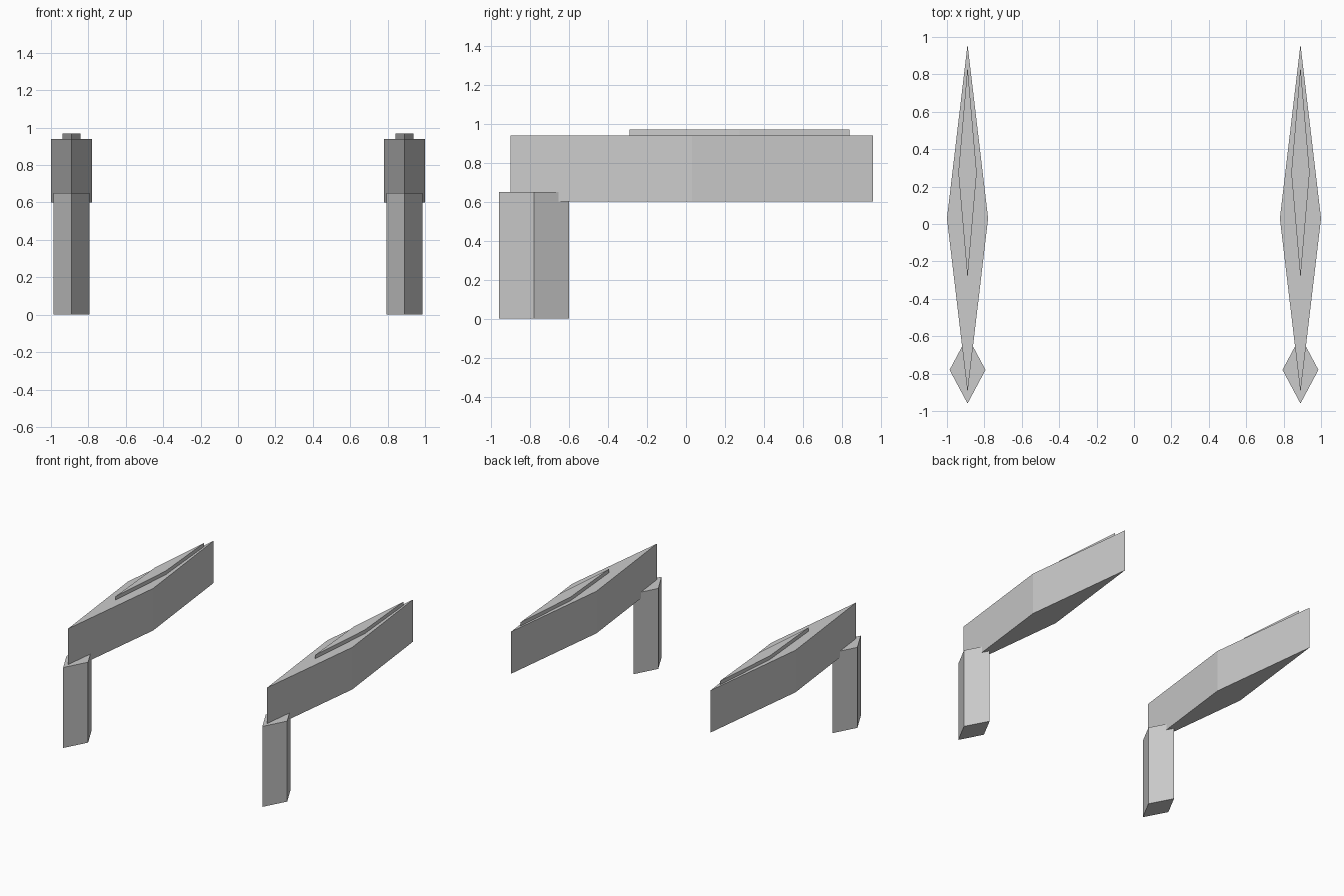
import bpy, bmesh

if "Cube" in bpy.data.objects:
    bpy.data.objects.remove(bpy.data.objects["Cube"])

grey = bpy.data.materials.new("light_grey")
grey.diffuse_color = (0.6, 0.6, 0.6, 1)
grey.use_nodes = True
grey.node_tree.nodes["Principled BSDF"].inputs["Base Color"].default_value = grey.diffuse_color


def diamond_prism(name, x, half_width, y_front, y_back, z0, z1):
    """Upright prism with a four-sided diamond outline."""
    y_mid = (y_front + y_back) / 2
    outline = [(x, y_front), (x + half_width, y_mid),
               (x, y_back), (x - half_width, y_mid)]
    bm = bmesh.new()
    base = bm.faces.new([bm.verts.new((px, py, z0)) for px, py in outline])
    side = bmesh.ops.extrude_face_region(bm, geom=[base])
    top = [v for v in side["geom"] if isinstance(v, bmesh.types.BMVert)]
    bmesh.ops.translate(bm, verts=top, vec=(0, 0, z1 - z0))
    bmesh.ops.recalc_face_normals(bm, faces=bm.faces)
    mesh = bpy.data.meshes.new(name)
    bm.to_mesh(mesh)
    bm.free()
    mesh.materials.append(grey)
    obj = bpy.data.objects.new(name, mesh)
    bpy.context.collection.objects.link(obj)


# Matching left and right assemblies
for label, x in (("left", -0.89), ("right", 0.89)):
    diamond_prism(label + "_beam", x, 0.11, -0.90, 0.96, 0.60, 0.94)
    diamond_prism(label + "_top_ridge", x, 0.049, -0.29, 0.84, 0.94, 0.97)
    diamond_prism(label + "_front_post", x, 0.096, -0.96, -0.60, 0.0, 0.65)
